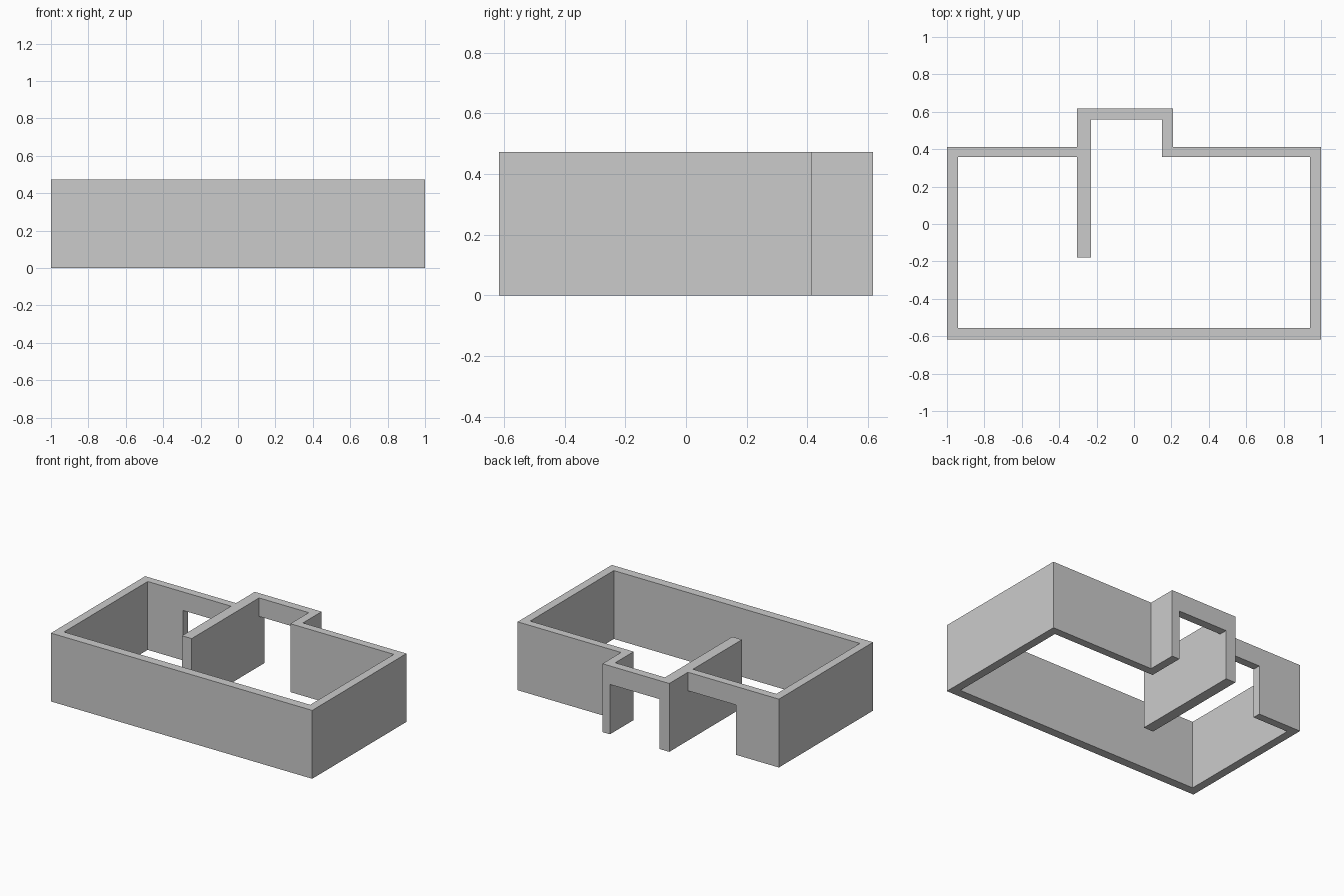
import bpy, bmesh

if "Cube" in bpy.data.objects:
    bpy.data.objects.remove(bpy.data.objects["Cube"])

H = 0.473      # wall height
DOOR = 0.345   # door opening height
BACK, BAY = 0.413, 0.617


def extrude_plan(name, plan, z0, z1):
    """Turn a flat floor-plan outline into an upright solid."""
    bm = bmesh.new()
    face = bm.faces.new([bm.verts.new((x, y, z0)) for x, y in plan])
    top = bmesh.ops.extrude_face_region(bm, geom=[face], use_keep_orig=True)["geom"]
    verts = [v for v in top if isinstance(v, bmesh.types.BMVert)]
    bmesh.ops.translate(bm, verts=verts, vec=(0, 0, z1 - z0))
    bmesh.ops.recalc_face_normals(bm, faces=bm.faces[:])
    mesh = bpy.data.meshes.new(name)
    bm.to_mesh(mesh)
    bm.free()
    obj = bpy.data.objects.new(name, mesh)
    bpy.context.collection.objects.link(obj)
    return obj


def rect(x0, x1, y0, y1):
    return [(x0, y0), (x1, y0), (x1, y1), (x0, y1)]


# Outer wall, running from the back left door jamb round to the bay door jamb
extrude_plan("outer_wall", [
    (-0.67, BACK), (-1, BACK), (-1, -BAY), (1, -BAY), (1, BACK),
    (0.208, BACK), (0.208, BAY), (0.15, BAY), (0.15, 0.358),
    (0.942, 0.358), (0.942, -0.556), (-0.942, -0.556), (-0.942, 0.358),
    (-0.67, 0.358)], 0, H)

# Partition wall between the two rooms
extrude_plan("partition_wall", rect(-0.304, -0.23, -0.178, BAY), 0, H)

# Lintels over the two doorways
extrude_plan("back_door_lintel", rect(-0.67, -0.304, 0.358, BACK), DOOR, H)
extrude_plan("bay_door_lintel", rect(-0.23, 0.15, 0.559, BAY), DOOR, H)
